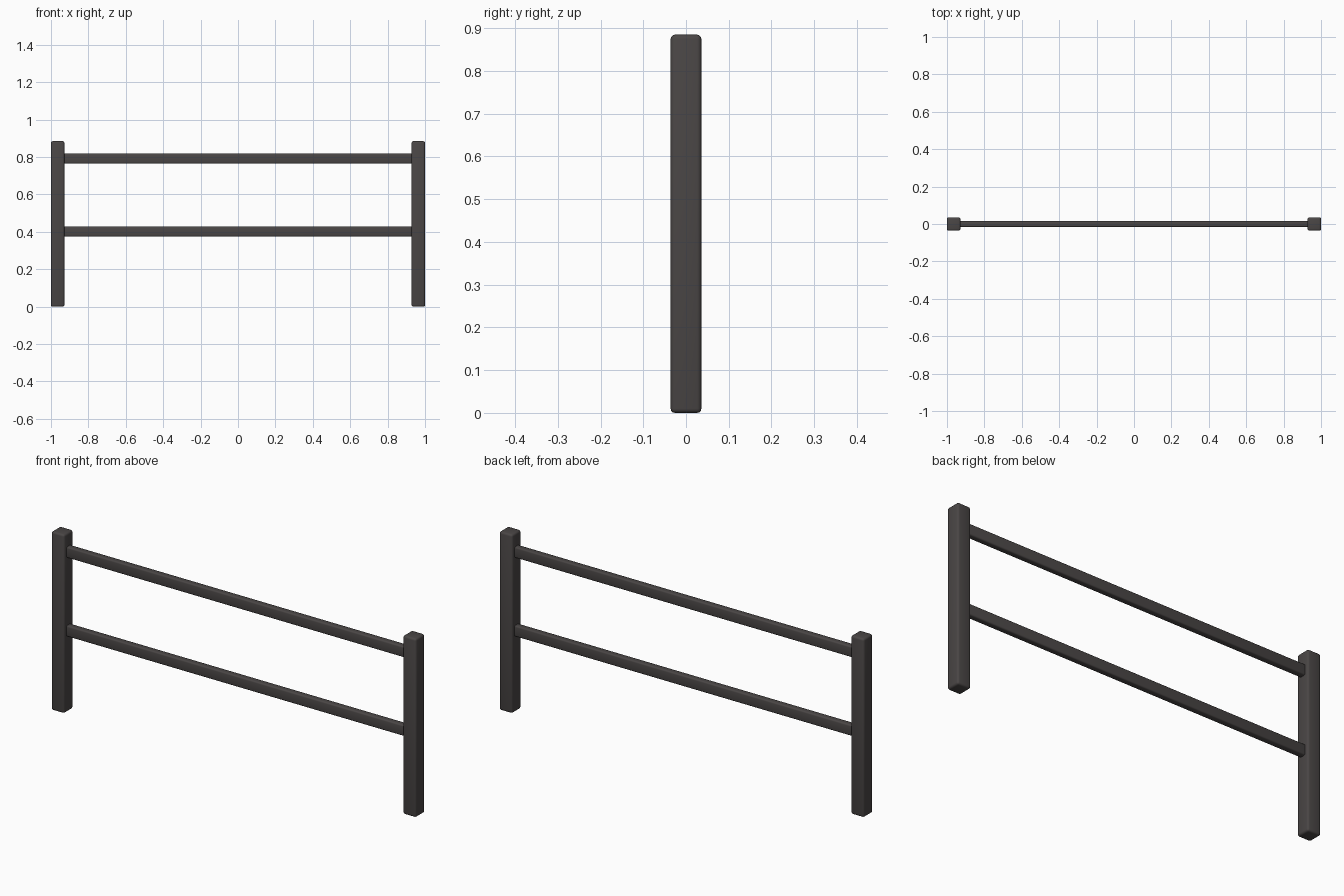
import bpy

if "Cube" in bpy.data.objects:
    bpy.data.objects.remove(bpy.data.objects["Cube"])

# Dark painted timber
paint = bpy.data.materials.new("dark charcoal")
paint.diffuse_color = (0.068, 0.061, 0.060, 1)
paint.use_nodes = True
paint.node_tree.nodes["Principled BSDF"].inputs["Base Color"].default_value = paint.diffuse_color


def beam(name, center, size, bevel):
    """Box with softly rounded edges."""
    bpy.ops.mesh.primitive_cube_add(size=1, location=center)
    ob = bpy.context.object
    ob.name = name
    ob.scale = size
    bpy.ops.object.transform_apply(location=False, rotation=False, scale=True)
    mod = ob.modifiers.new("rounded_edges", "BEVEL")
    mod.width = bevel
    mod.segments = 3
    bpy.ops.object.modifier_apply(modifier=mod.name)
    bpy.ops.object.shade_smooth_by_angle()
    ob.data.materials.append(paint)
    return ob


POST_W, POST_H = 0.072, 0.885

# Upright posts
for side, label in ((-1, "left"), (1, "right")):
    beam(label + "_post", (side * (1 - POST_W / 2), 0, POST_H / 2),
         (POST_W, POST_W, POST_H), 0.01)

# Horizontal rails, let slightly into the posts
for label, z in (("lower", 0.402), ("upper", 0.792)):
    beam(label + "_rail", (0, 0, z), (1.88, 0.032, 0.054), 0.007)
